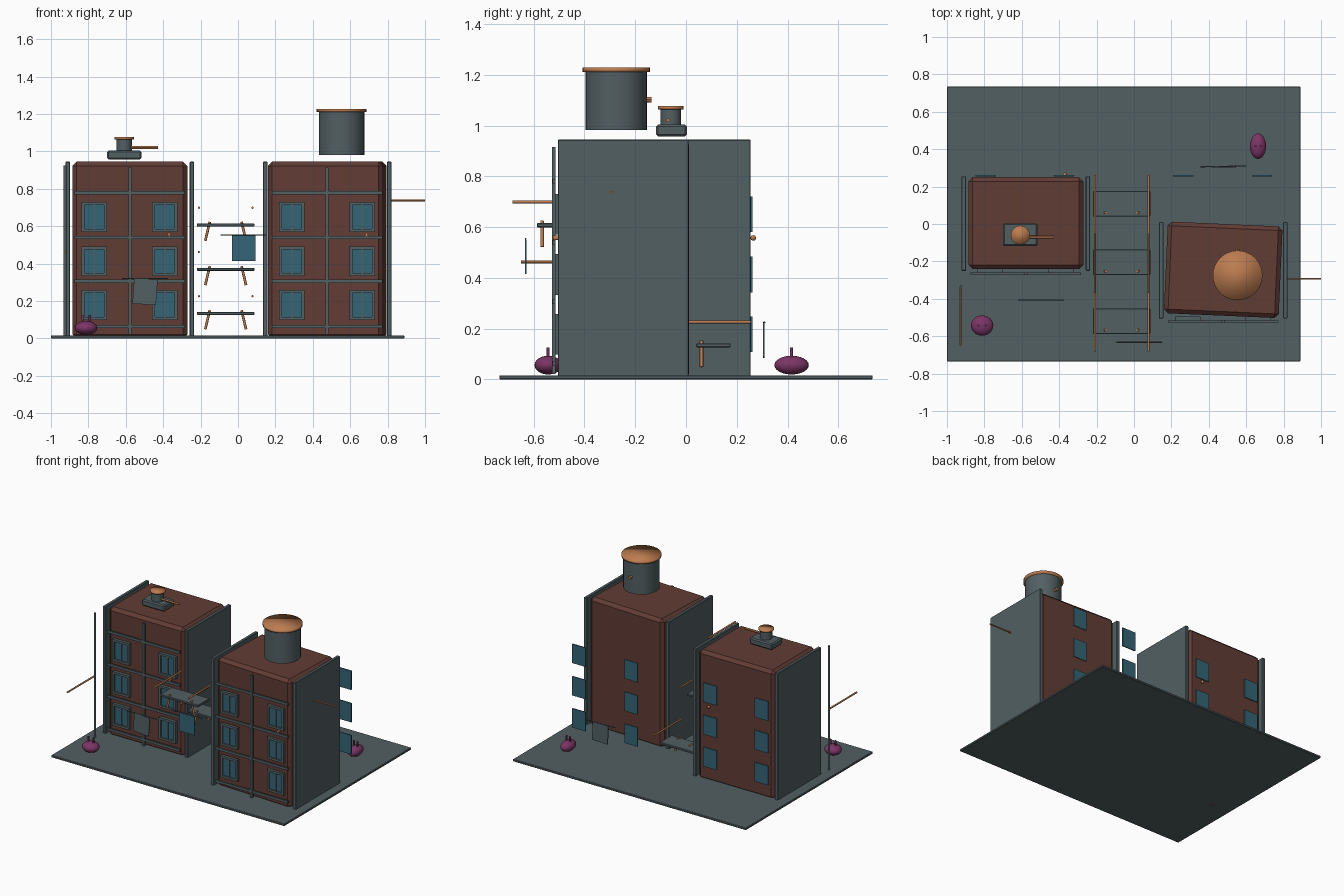
import bpy
import math
from mathutils import Vector

if "Cube" in bpy.data.objects:
    bpy.data.objects.remove(bpy.data.objects["Cube"])


def material(name, rgb):
    m = bpy.data.materials.new(name)
    m.use_nodes = True
    m.diffuse_color = (*rgb, 1)
    m.node_tree.nodes["Principled BSDF"].inputs["Base Color"].default_value = (*rgb, 1)
    return m


BRICK = material("brick red", (0.12, 0.045, 0.035))
SLATE = material("slate grey", (0.085, 0.115, 0.125))
GLASS = material("window blue", (0.035, 0.13, 0.18))
COPPER = material("copper orange", (0.5, 0.2, 0.08))
PLUM = material("plum purple", (0.2, 0.035, 0.13))


def finish(name, mat):
    ob = bpy.context.object
    ob.name = name
    ob.data.materials.append(mat)
    return ob


def box(name, lo, hi, mat, bevel=0.0, turn=(0, 0, 0)):
    """Box between two corners, turned about its own centre."""
    lo, hi = Vector(lo), Vector(hi)
    bpy.ops.mesh.primitive_cube_add(size=1, location=(lo + hi) / 2, rotation=turn)
    ob = finish(name, mat)
    ob.scale = hi - lo
    bpy.ops.object.transform_apply(location=False, rotation=False, scale=True)
    if bevel:
        mod = ob.modifiers.new("Bevel", "BEVEL")
        mod.width = bevel
        mod.segments = 1
    return ob


def rod(name, a, b, radius, mat, sides=12, soft=False):
    """Cylinder from point a to point b."""
    a, b = Vector(a), Vector(b)
    turn = (b - a).to_track_quat("Z", "Y").to_euler()
    bpy.ops.mesh.primitive_cylinder_add(vertices=sides, radius=radius, depth=(b - a).length,
                                        location=(a + b) / 2, rotation=turn)
    ob = finish(name, mat)
    if soft:
        bpy.ops.object.shade_smooth()
    else:
        bpy.ops.object.shade_smooth_by_angle()
    return ob


FLOORS = (0.178, 0.413, 0.65)


def window(x, y, z):
    """Framed front window with a central mullion and a copper sill rail."""
    w, h, t = 0.068, 0.08, 0.016
    for s in (-1, 1):
        box("window_jamb", (x + s * (w - t / 2) - t / 2, y - 0.01, z - h),
            (x + s * (w - t / 2) + t / 2, y + 0.012, z + h), SLATE)
        box("window_lintel", (x - w, y - 0.01, z + s * (h - t / 2) - t / 2),
            (x + w, y + 0.012, z + s * (h - t / 2) + t / 2), SLATE)
    box("window_glass", (x - w, y, z - h), (x + w, y + 0.008, z + h), GLASS)
    box("window_mullion", (x - 0.004, y - 0.006, z - h), (x + 0.004, y, z + h), SLATE)


def building(cx, front, back, turn):
    """Brick block with slab side walls, facade bands and windows."""
    cy = (front + back) / 2
    box("building_body", (cx - 0.307, cy - 0.245, 0.0), (cx + 0.307, cy + 0.245, 0.945),
        BRICK, 0.022, (0, 0, turn))
    for s in (-1, 1):
        x = cx + s * 0.332
        box("side_wall", (x - 0.012, front - 0.01, 0.01), (x + 0.012, back + 0.005, 0.945), SLATE, 0.003)
    band = front - 0.026
    for z in (0.064, 0.305, 0.54, 0.78):
        box("facade_band", (cx - 0.295, band - 0.006, z - 0.009), (cx + 0.295, band + 0.006, z + 0.009), SLATE)
    box("facade_post", (cx - 0.008, band - 0.007, 0.02), (cx + 0.008, band + 0.007, 0.915), SLATE)
    for x in (cx - 0.19, cx + 0.187):
        for z in FLOORS:
            window(x, front - 0.012, z)
    rod("facade_knob", (cx + 0.21, front - 0.03, 0.557), (cx + 0.21, front, 0.557), 0.009, COPPER)


# Ground slab and the two buildings
box("ground", (-1, -0.735, 0.0), (0.89, 0.735, 0.016), SLATE, 0.003)
building(-0.578, -0.24, 0.25, 0)
building(0.477, -0.495, 0.005, math.radians(-2.5))

# Rear window panes
for x in (-0.793, -0.375, 0.263, 0.685):
    for z in FLOORS:
        box("rear_window", (x - 0.054, 0.255, z - 0.07), (x + 0.054, 0.262, z + 0.07), GLASS)
bpy.ops.mesh.primitive_uv_sphere_add(segments=12, ring_count=8, radius=0.011, location=(-0.37, 0.265, 0.557))
bpy.ops.object.shade_smooth()
finish("rear_knob", COPPER)


def tank(name, x, y, z0, z1, radius, rim, thick):
    rod(name + "_drum", (x, y, z0), (x, y, z1), radius, SLATE, 32)
    rod(name + "_lid", (x, y, z1 - 0.002), (x, y, z1 + thick), rim, COPPER, 32, True)


# Roof tank and roof vent
tank("roof_tank", 0.554, -0.275, 0.982, 1.213, 0.121, 0.133, 0.015)
rod("tank_spout", (0.554, -0.17, 1.102), (0.554, -0.135, 1.102), 0.011, COPPER)
box("vent_base", (-0.7, -0.118, 0.957), (-0.516, 0.004, 1.004), SLATE, 0.008)
tank("roof_vent", -0.608, -0.06, 1.0, 1.066, 0.041, 0.051, 0.01)
rod("vent_pipe", (-0.575, -0.07, 1.021), (-0.428, -0.07, 1.021), 0.008, COPPER)

# Staggered walkways with rails and splayed struts
for y, z in ((0.108, 0.134), (-0.205, 0.37), (-0.52, 0.607)):
    box("walkway_deck", (-0.22, y - 0.068, z - 0.008), (0.088, y + 0.068, z + 0.008), SLATE, 0.003)
    for s in (-1, 1):
        x = -0.066 + s * 0.143
        rod("walkway_rail", (x, y - 0.163, z + 0.092), (x, y + 0.155, z + 0.092), 0.006, COPPER)
        x = -0.066 + s * 0.085
        rod("walkway_strut", (x, y - 0.047, z + 0.017), (x + s * 0.024, y - 0.047, z - 0.085), 0.007, COPPER)


def sign(x, y, z, mat, tilt):
    """Thin hanging board below a bracket bar."""
    box("sign_board", (x - 0.063, y - 0.003, z - 0.068), (x + 0.063, y + 0.003, z + 0.068),
        mat, 0, (0, tilt, 0))


sign(0.03, -0.632, 0.482, GLASS, 0)
rod("sign_bar", (-0.094, -0.632, 0.554), (0.15, -0.632, 0.554), 0.003, SLATE)
sign(-0.497, -0.406, 0.25, SLATE, 0.07)
rod("sign_bar", (-0.62, -0.406, 0.32), (-0.374, -0.406, 0.32), 0.003, SLATE)
sign(0.48, 0.306, 0.155, SLATE, -0.04)
rod("sign_bar", (0.356, 0.306, 0.224), (0.602, 0.31, 0.224), 0.003, SLATE)

# Street pole with its arm, and the wall arm
rod("street_pole", (-0.925, -0.335, 0.01), (-0.925, -0.335, 0.925), 0.007, SLATE)
rod("pole_arm", (-0.928, -0.335, 0.463), (-0.928, -0.65, 0.463), 0.006, COPPER)
rod("wall_arm", (0.8, -0.293, 0.738), (1.0, -0.293, 0.738), 0.005, COPPER)

# Round pots with twin stems
for x, y, rx, ry in ((-0.812, -0.543, 0.06, 0.054), (0.663, 0.416, 0.043, 0.068)):
    bpy.ops.mesh.primitive_uv_sphere_add(segments=24, ring_count=12, radius=1, location=(x, y, 0.056))
    pot = finish("round_pot", PLUM)
    pot.scale = (rx, ry, 0.037)
    bpy.ops.object.transform_apply(location=False, rotation=False, scale=True)
    bpy.ops.object.shade_smooth()
    for s in (-1, 1):
        rod("pot_stem", (x + s * rx * 0.33, y, 0.07), (x + s * rx * 0.33, y, 0.125), 0.006, PLUM)
